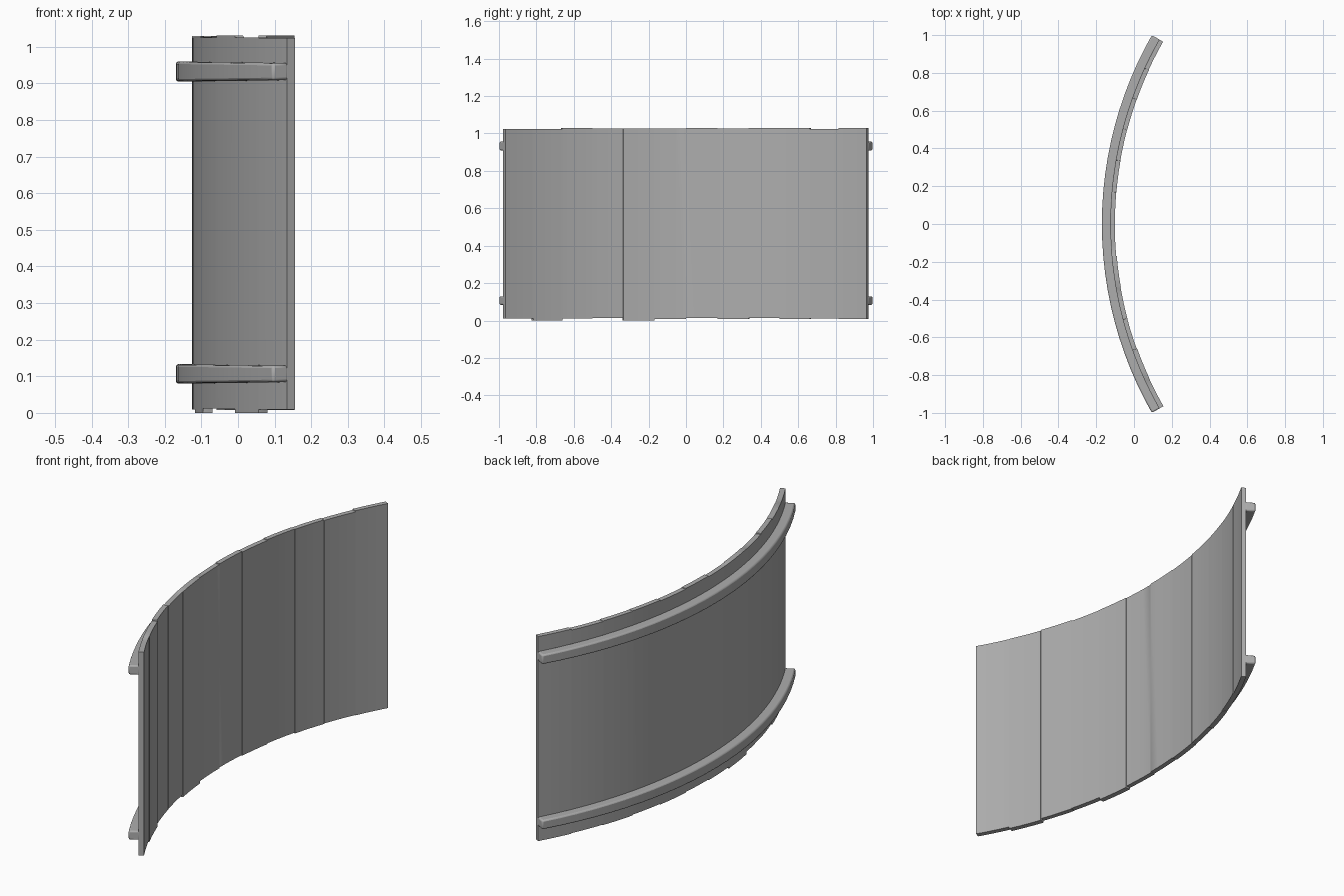
import bpy, bmesh, math, random

random.seed(4)
cube = bpy.data.objects.get("Cube")
if cube:
    bpy.data.objects.remove(cube, do_unlink=True)

CENTRE_X = 1.85          # centre of the common arc
HALF = 0.5176            # half angle of the arc
PLANKS = 12

grey = bpy.data.materials.new("grey_timber")
grey.use_nodes = True
colour = (0.42, 0.42, 0.42, 1)
grey.diffuse_color = colour
grey.node_tree.nodes["Principled BSDF"].inputs["Base Color"].default_value = colour


def arc_point(radius, angle, z):
    return (CENTRE_X - radius * math.cos(angle), radius * math.sin(angle), z)


def sweep(name, stations, bevel):
    """Sweep a rectangle along the arc; station = angle, inner, outer, low, high."""
    bm = bmesh.new()
    rings = []
    for a, r0, r1, z0, z1 in stations:
        section = ((r0, z0), (r1, z0), (r1, z1), (r0, z1))
        rings.append([bm.verts.new(arc_point(r, a, z)) for r, z in section])
    for p, q in zip(rings, rings[1:]):
        for i in range(4):
            j = (i + 1) % 4
            bm.faces.new((p[i], p[j], q[j], q[i]))
    bm.faces.new(rings[0])
    bm.faces.new(rings[-1])
    bmesh.ops.recalc_face_normals(bm, faces=bm.faces[:])
    mesh = bpy.data.meshes.new(name)
    bm.to_mesh(mesh)
    bm.free()
    mesh.materials.append(grey)
    obj = bpy.data.objects.new(name, mesh)
    bpy.context.collection.objects.link(obj)
    if bevel:
        mod = obj.modifiers.new("soft_edges", 'BEVEL')
        mod.width = bevel
        mod.segments = 2
        mod.limit_method = 'ANGLE'
    bpy.ops.object.select_all(action='DESELECT')
    obj.select_set(True)
    bpy.context.view_layer.objects.active = obj
    bpy.ops.object.shade_smooth_by_angle(angle=math.radians(35))
    return obj


# Curved board wall: planks with slightly uneven tops and bottoms
stations = []
step = 2 * HALF / PLANKS
for n in range(PLANKS):
    low = 0.0 if n in (1, 4) else random.uniform(0.008, 0.014)
    high = random.uniform(1.024, 1.031)
    wobble = random.uniform(-0.002, 0.002)
    for k in range(4):
        # a hair's width between planks keeps each height step crisp
        a = -HALF + step * (n + k / 3 * 0.995)
        stations.append((a, 1.95 + wobble, 1.975, low, high))
sweep("curved_wall", stations, 0)

# Two curved rails on the convex side
for name, low, high in (("lower_rail", 0.08, 0.133), ("upper_rail", 0.905, 0.96)):
    path = []
    for i in range(25):
        t = i / 24 * 2 - 1
        # rails thin slightly towards their ends
        pinch = 0.004 * t * t
        path.append((t * HALF, 1.97, 2.02, low + pinch, high - pinch))
    sweep(name, path, 0.007)
